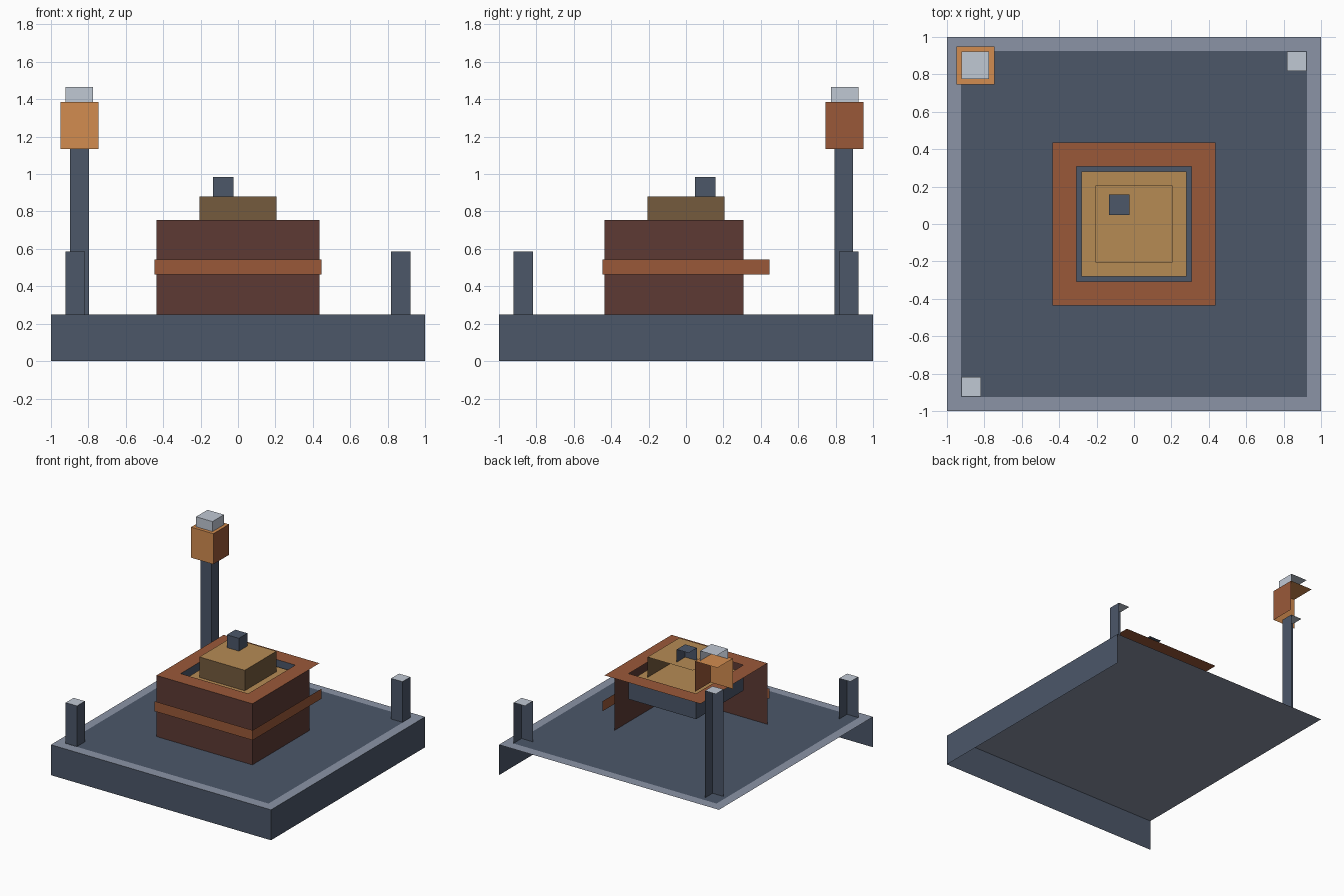
import bpy, bmesh

if "Cube" in bpy.data.objects:
    bpy.data.objects.remove(bpy.data.objects["Cube"])


def srgb(h):
    vals = [int(h[i:i + 2], 16) / 255 for i in (0, 2, 4)]
    return [v / 12.92 if v <= 0.04045 else ((v + 0.055) / 1.055) ** 2.4 for v in vals] + [1]


def material(name, h):
    m = bpy.data.materials.new(name)
    m.diffuse_color = srgb(h)
    m.use_nodes = True
    m.node_tree.nodes["Principled BSDF"].inputs["Base Color"].default_value = m.diffuse_color
    return m


slate = material("slate", "4c5769")
grey = material("mid grey", "8b94a6")
pale = material("pale grey", "c0c8d4")
maroon = material("maroon", "5d3a34")
rust = material("rust", "9a5939")
amber = material("amber", "d28c50")
gold = material("gold", "b68b54")
brown = material("brown", "755b3d")


def finish(name, bm, mats):
    mesh = bpy.data.meshes.new(name)
    bm.to_mesh(mesh)
    bm.free()
    for m in mats:
        mesh.materials.append(m)
    obj = bpy.data.objects.new(name, mesh)
    bpy.context.collection.objects.link(obj)
    return obj


def open_block(name, xs, ys, zs, front, right, top):
    """Box keeping only its front, right and top faces, one material each (None = open)."""
    bm = bmesh.new()
    bmesh.ops.create_cube(bm, size=1)
    for v in bm.verts:
        v.co = [sum(r) / 2 + c * (r[1] - r[0]) for c, r in zip(v.co, (xs, ys, zs))]
    bm.normal_update()
    mats = [m for m in (front, right, top) if m]
    drop = []
    for f in bm.faces:
        n = f.normal
        m = front if n.y < -.5 else right if n.x > .5 else top if n.z > .5 else None
        if m:
            f.material_index = mats.index(m)
        else:
            drop.append(f)
    bmesh.ops.delete(bm, geom=drop, context='FACES')
    return finish(name, bm, mats)


def quad(name, pts, mat):
    bm = bmesh.new()
    bm.faces.new([bm.verts.new(p) for p in pts])
    return finish(name, bm, [mat])


def flat_square(name, r, z, mat):
    return quad(name, [(-r, -r, z), (r, -r, z), (r, r, z), (-r, r, z)], mat)


def flat_frame(name, outer, inner, z, mat):
    """Flat square ring facing up."""
    bm = bmesh.new()
    signs = [(-1, -1), (1, -1), (1, 1), (-1, 1)]
    o = [bm.verts.new((a * outer, b * outer, z)) for a, b in signs]
    i = [bm.verts.new((a * inner, b * inner, z)) for a, b in signs]
    for k in range(4):
        j = (k + 1) % 4
        bm.faces.new((o[k], o[j], i[j], i[k]))
    return finish(name, bm, [mat])


# Ground slab with a grey top and a dark floor plate laid on it
open_block("base_slab", (-1, 1), (-1, 1), (0, .25), slate, slate, grey)
flat_square("floor_plate", .925, .253, slate)

# Corner posts
for name, x, y in (("front_left_post", -.87, -.87), ("back_right_post", .87, .87)):
    open_block(name, (x - .051, x + .051), (y - .051, y + .051), (.25, .587),
               slate, slate, pale)

# Lamp on a tall post
open_block("lamp_post", (-.897, -.797), (.793, .893), (.25, 1.133), slate, slate, pale)
open_block("lamp_head", (-.95, -.747), (.747, .95), (1.133, 1.384), amber, rust, amber)
open_block("lamp_cap", (-.923, -.774), (.774, .923), (1.384, 1.466), pale, pale, pale)

# Main walls: the right wall stops short of the back
W, R = .436, .307
open_block("front_wall", (-W, W), (-W, W), (.25, .755), maroon, None, None)
open_block("right_wall", (-W, W), (-W, R), (.25, .755), None, maroon, None)
flat_frame("wall_top", W, R, .755, rust)
open_block("wall_band", (-.446, .446), (-.446, .446), (.462, .544), rust, rust, None)

# Sunken well inside the walls
LO, HI = .545, .755
flat_square("well_floor", R, LO, slate)
quad("well_left", [(-R, -R, LO), (-R, R, LO), (-R, R, HI), (-R, -R, HI)], slate)
quad("well_back", [(-R, R, LO), (R, R, LO), (R, R, HI), (-R, R, HI)], slate)

# Stepped core and chimney
open_block("core_step", (-.28, .28), (-.28, .28), (LO, .712), brown, brown, gold)
open_block("core_top", (-.207, .205), (-.205, .207), (.712, .88), brown, brown, gold)
open_block("chimney", (-.134, -.025), (.047, .157), (.88, .985), slate, slate, slate)
